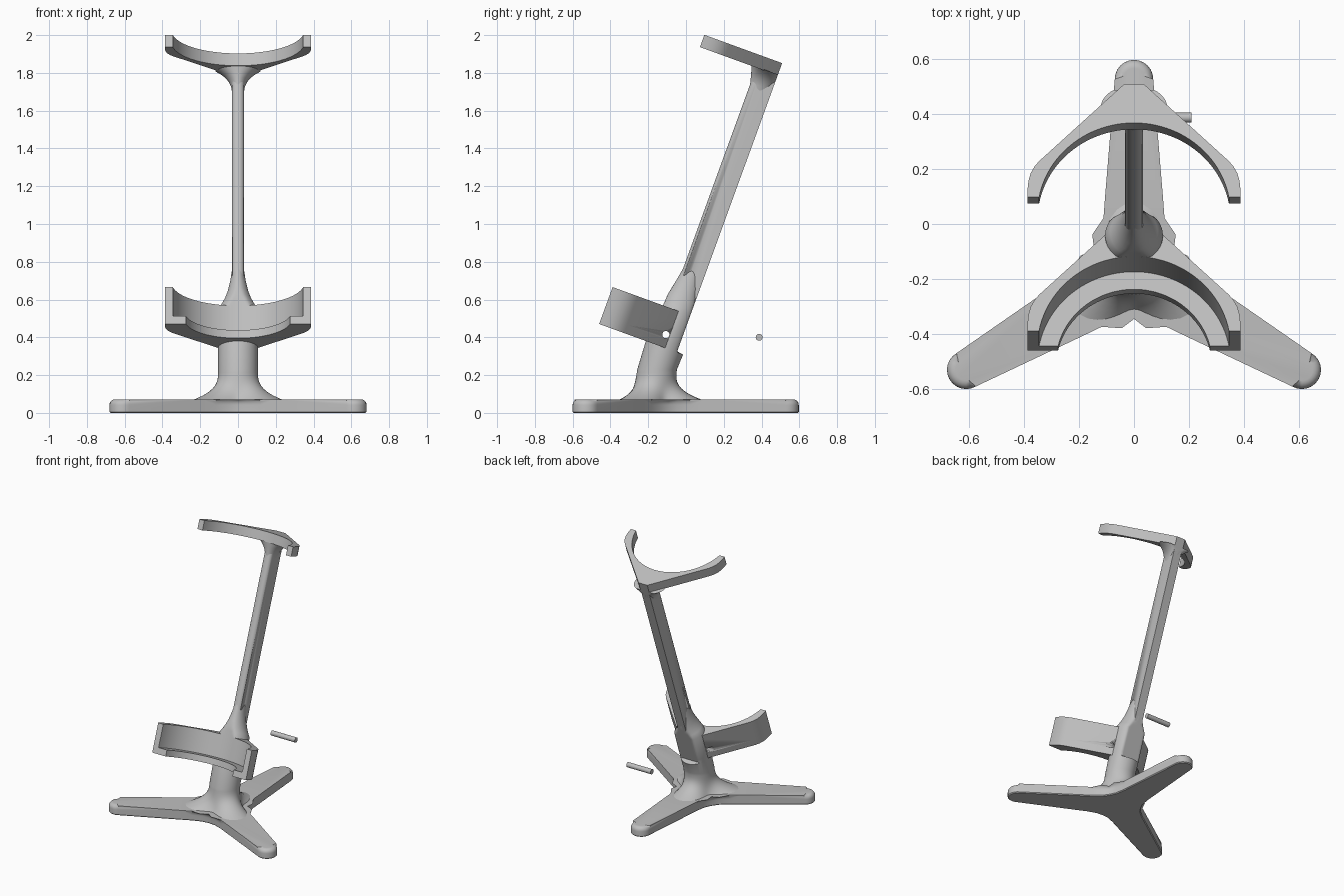
import bpy, bmesh
from math import sin, cos, pi, radians, sqrt, asin
from mathutils import Vector

cube = bpy.data.objects.get("Cube")
if cube:
    bpy.data.objects.remove(cube, do_unlink=True)

grey = bpy.data.materials.new("plain grey")
grey.use_nodes = True
grey.diffuse_color = (0.52, 0.52, 0.52, 1)
grey.node_tree.nodes["Principled BSDF"].inputs["Base Color"].default_value = grey.diffuse_color

TILT = radians(20)
BACK = -0.155          # flat rear plane of the leaning post
CY, R = -0.656, 0.351  # axis and radius of the cradle opening
FRONT = -0.593         # cradle tips
AXIS = -0.225          # stem axis in the leaning frame
HUB = -0.178           # centre of the tripod


def lean(x, y, z):
    """Leaning frame to upright frame."""
    return Vector((x, y * cos(TILT) + z * sin(TILT), z * cos(TILT) - y * sin(TILT)))


def finish(name, bm, angle=35):
    bmesh.ops.recalc_face_normals(bm, faces=bm.faces)
    mesh = bpy.data.meshes.new(name)
    bm.to_mesh(mesh)
    bm.free()
    ob = bpy.data.objects.new(name, mesh)
    bpy.context.collection.objects.link(ob)
    mesh.materials.append(grey)
    bpy.ops.object.select_all(action='DESELECT')
    ob.select_set(True)
    bpy.context.view_layer.objects.active = ob
    bpy.ops.object.shade_smooth_by_angle(angle=radians(angle))
    return ob


def loft(rings):
    """Skin a stack of equal rings and cap both ends."""
    bm = bmesh.new()
    rows = [[bm.verts.new(p) for p in ring] for ring in rings]
    n = len(rows[0])
    for a, b in zip(rows, rows[1:]):
        for i in range(n):
            j = (i + 1) % n
            bm.faces.new((a[i], a[j], b[j], b[i]))
    bm.faces.new(rows[0][::-1])
    bm.faces.new(rows[-1])
    return bm


def prism(outline, z0, z1):
    return loft([[lean(x, y, z) for x, y in outline] for z in (z0, z1)])


# Tripod base: one leg sector repeated three times
half = [(0.0835, 0.145), (0.13, 0.123), (0.2, 0.111), (0.28, 0.105)]
tip = [(0.705 + 0.07 * cos(a), 0.07 * sin(a))
       for a in (radians(-90 + 15 * i) for i in range(13))]
sector = [(d, -w) for d, w in half[1:]] + tip + [(d, w) for d, w in half[::-1]]
outline = []
for k in range(3):
    a = radians(90 + 120 * k)
    outline += [(d * cos(a) - w * sin(a), HUB + d * sin(a) + w * cos(a)) for d, w in sector]
bm = loft([[(x, y, z) for x, y in outline] for z in (0, 0.072)])
top = [e for e in bm.edges if all(v.co.z > 0.07 for v in e.verts)]
bmesh.ops.bevel(bm, geom=top, offset=0.03, segments=5, profile=0.5, affect='EDGES')
low = [e for e in bm.edges if all(v.co.z < 0.001 for v in e.verts)]
bmesh.ops.bevel(bm, geom=low, offset=0.006, segments=1, affect='EDGES')
finish("tripod_base", bm)

# Stem: flared foot, round column, taper into the post
N = 48
angles = [2 * pi * i / N for i in range(N)]


def lean_ring(z, rx, ry, y0=AXIS, rear=BACK, cut=True):
    ring = []
    for a in angles:
        x, y = rx * cos(a), y0 + ry * sin(a)
        if cut:
            y = max(y, CY + sqrt(R * R - x * x))
        ring.append(lean(x, min(y, rear), z))
    return ring


rings = []
for i in range(11):
    t = i / 10
    z = 0.06 + 0.17 * t
    f = (1 - t) ** 3
    ring = []
    for a in angles:
        reach = 0.215 + 0.075 * cos(3 * (a - pi / 2))
        r = 0.105 + (reach - 0.105) * f
        ring.append((r * cos(a), HUB + 0.025 * t + r * sin(a), z))
    rings.append(ring)
rings.append(lean_ring(0.285, 0.105, 0.105, rear=0, cut=False))
rings.append(lean_ring(0.29, 0.105, 0.105, cut=False))
rings.append(lean_ring(0.315, 0.105, 0.105, cut=False))
for z, rx, ry in ((0.32, 0.105, 0.105), (0.5, 0.105, 0.1), (0.53, 0.086, 0.092),
                  (0.56, 0.07, 0.085), (0.6, 0.055, 0.072), (0.66, 0.041, 0.06),
                  (0.73, 0.031, 0.048)):
    rings.append(lean_ring(z, rx, ry))
stem = finish("stem", loft(rings))

# Leaning post with a rounded front
W, r, front = 0.033, 0.028, -0.276
arc = [(W - r + r * cos(a), front + r - r * sin(a)) for a in (pi / 2 * i / 6 for i in range(7))]
section = [(W, BACK)] + arc + [(-x, y) for x, y in arc[::-1]] + [(-W, BACK)]
post = finish("post", prism(section, 0.28, 1.88))

# Fillet below the upper cradle
finish("post_fillet", loft([lean_ring(z, rx, ry, -0.22) for z, rx, ry in (
    (1.72, 0.03, 0.05), (1.76, 0.037, 0.058), (1.79, 0.05, 0.066),
    (1.815, 0.07, 0.073), (1.835, 0.095, 0.079), (1.85, 0.12, 0.083))]))


# Cradles: rounded arms running back to the post
def cradle(name, radius, z0, z1):
    side = [(0.387, FRONT), (0.387, -0.56), (0.384, -0.53), (0.376, -0.5),
            (0.362, -0.474), (0.345, -0.453), (0.036, BACK)]
    a0 = asin((FRONT - CY) / radius)
    inner = [(radius * cos(a), CY + radius * sin(a))
             for a in (a0 + (pi - 2 * a0) * i / 48 for i in range(49))]
    shape = side + [(-x, y) for x, y in side[::-1]] + inner[::-1]
    return finish(name, prism(shape, z0, z1))


cradle("upper_cradle", R, 1.845, 1.914)
wall = cradle("lower_cradle_wall", R, 0.33, 0.493)
cradle("lower_cradle_floor", 0.283, 0.285, 0.33)


# Pin, and the matching cross hole
def rod(name, x0, x1, centre, radius):
    return finish(name, loft([[(x, centre.y + radius * cos(a), centre.z + radius * sin(a))
                               for a in angles[::2]] for x in (x0, x1)]))


rod("loose_pin", 0.01, 0.21, Vector((0, 0.387, 0.4)), 0.018)
cutter = rod("hole_cutter", -0.5, 0.5, lean(0, -0.242, 0.353), 0.019)
cutter.hide_render = True
for ob in (stem, post, wall):
    mod = ob.modifiers.new("cross hole", 'BOOLEAN')
    mod.object = cutter
    mod.operation = 'DIFFERENCE'
    mod.solver = 'EXACT'
    bpy.context.view_layer.objects.active = ob
    bpy.ops.object.modifier_apply(modifier=mod.name)
bpy.data.objects.remove(cutter, do_unlink=True)
